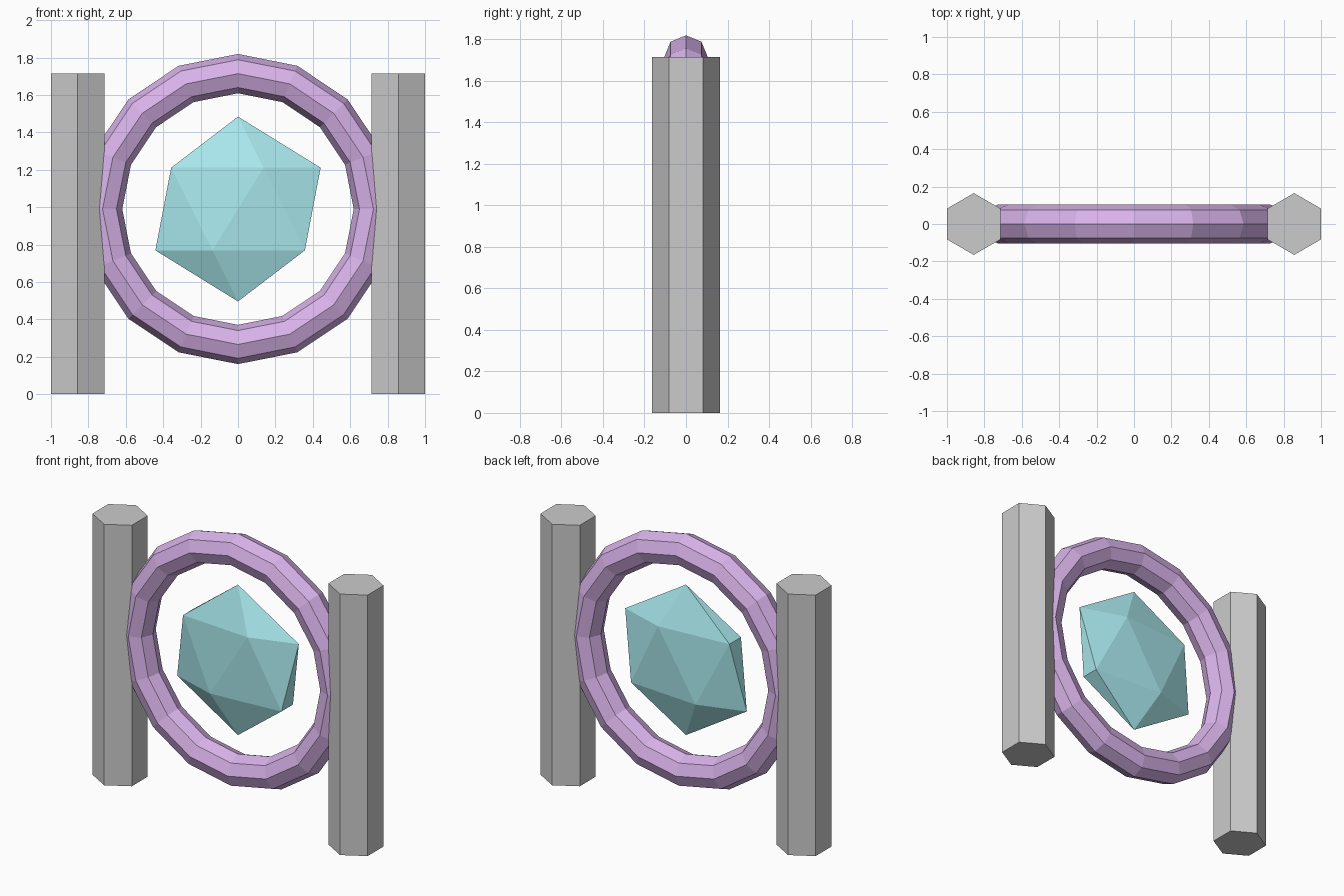
import bpy
from math import pi

if "Cube" in bpy.data.objects:
    bpy.data.objects.remove(bpy.data.objects["Cube"])

CENTRE_Z = 0.99
PILLAR_H = 1.714


def finish(name, colour=None):
    """Name the active object, bake its transform and colour it."""
    ob = bpy.context.object
    ob.name = ob.data.name = name
    bpy.ops.object.transform_apply(location=False, rotation=True, scale=True)
    if colour:
        mat = bpy.data.materials.new(name + "_colour")
        mat.diffuse_color = (*colour, 1)
        mat.use_nodes = True
        mat.node_tree.nodes["Principled BSDF"].inputs["Base Color"].default_value = mat.diffuse_color
        ob.data.materials.append(mat)
    return ob


# Hexagonal side pillars
for side, x in (("left", -0.857), ("right", 0.857)):
    bpy.ops.mesh.primitive_cylinder_add(vertices=6, radius=0.165, depth=PILLAR_H,
                                        location=(x, 0, PILLAR_H / 2))
    finish(side + "_pillar")

# Upright faceted ring held between the pillars
bpy.ops.mesh.primitive_torus_add(major_segments=16, minor_segments=8,
                                 major_radius=0.724, minor_radius=0.105,
                                 location=(0, 0, CENTRE_Z), rotation=(pi / 2, 0, 0))
finish("ring", (0.69, 0.45, 0.82))

# Flattened crystal floating in the ring
bpy.ops.mesh.primitive_ico_sphere_add(subdivisions=1, radius=0.494,
                                      location=(0, 0, CENTRE_Z))
bpy.context.object.scale = (1, 0.23, 1)
finish("crystal", (0.40, 0.82, 0.86))
